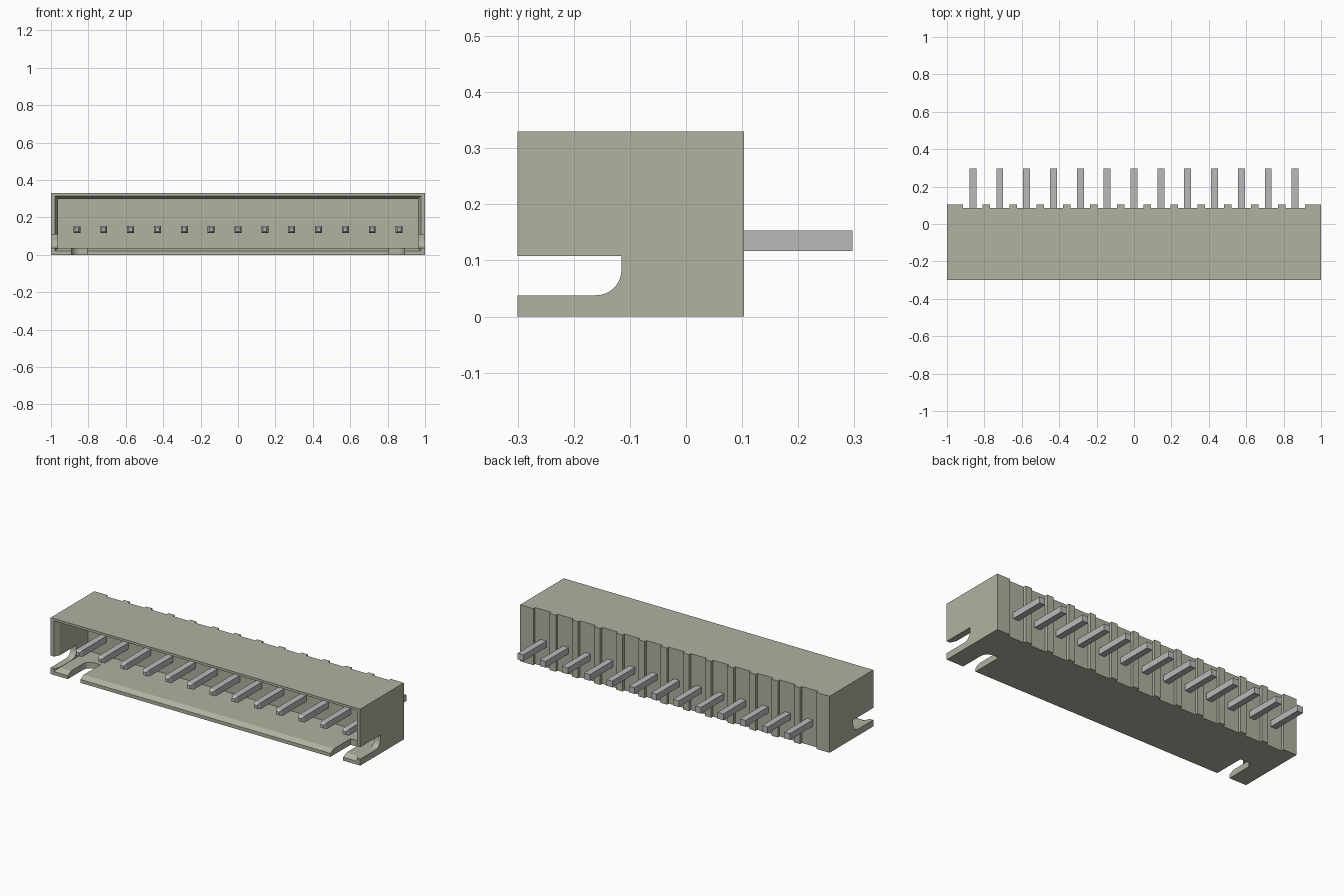
import bpy, bmesh, math

cube = bpy.data.objects.get("Cube")
if cube:
    bpy.data.objects.remove(cube, do_unlink=True)


def material(name, colour):
    mat = bpy.data.materials.new(name)
    mat.use_nodes = True
    mat.diffuse_color = (*colour, 1)
    mat.node_tree.nodes["Principled BSDF"].inputs["Base Color"].default_value = (*colour, 1)
    return mat


ivory = material("ivory_plastic", (0.44, 0.445, 0.355))
metal = material("tin_metal", (0.49, 0.49, 0.495))


def loft(name, rings, mat):
    """Closed solid through matching rings of points."""
    bm = bmesh.new()
    loops = [[bm.verts.new(p) for p in ring] for ring in rings]
    for a, b in zip(loops, loops[1:]):
        for i in range(len(a)):
            j = (i + 1) % len(a)
            bm.faces.new((a[i], a[j], b[j], b[i]))
    bm.faces.new(loops[0])
    bm.faces.new(loops[-1])
    bmesh.ops.recalc_face_normals(bm, faces=bm.faces)
    mesh = bpy.data.meshes.new(name)
    bm.to_mesh(mesh)
    bm.free()
    obj = bpy.data.objects.new(name, mesh)
    bpy.context.collection.objects.link(obj)
    mesh.materials.append(mat)
    return obj


def rect(x, y, z0, z1, cx=0):
    """Rectangle facing the front, half width x, at depth y."""
    return [(cx - x, y, z0), (cx + x, y, z0), (cx + x, y, z1), (cx - x, y, z1)]


def cut(target, cutter):
    cutter.hide_render = True
    mod = target.modifiers.new("cut", "BOOLEAN")
    mod.operation = "DIFFERENCE"
    mod.solver = "EXACT"
    mod.object = cutter
    bpy.context.view_layer.objects.active = target
    bpy.ops.object.modifier_apply(modifier=mod.name)
    bpy.data.objects.remove(cutter, do_unlink=True)


def arc(cx, cy, r, start, end, steps=8):
    angles = [math.radians(start + (end - start) * i / steps) for i in range(steps + 1)]
    return [(cx + r * math.cos(a), cy + r * math.sin(a)) for a in angles]


PINS, PITCH = 13, 0.1435
HEIGHT, FRONT, BACK, RECESS = 0.33, -0.3, 0.103, 0.086
FLOOR, SLOT_END = 0.036, -0.115
pin_x = [(i - (PINS - 1) / 2) * PITCH for i in range(PINS)]

# Housing outline with ribs between the pins along the back
outline = [(1, FRONT), (1, BACK)]
for x in reversed(pin_x):
    right = 0.914 if x == pin_x[-1] else x + PITCH / 2 - 0.02
    left = -0.914 if x == pin_x[0] else x - PITCH / 2 + 0.02
    outline += [(right, BACK), (right, RECESS), (left, RECESS), (left, BACK)]
outline += [(-1, BACK), (-1, FRONT)]
housing = loft("housing", [[(x, y, z) for x, y in outline] for z in (0, HEIGHT)], ivory)

# Front cavity with a chamfered mouth
cut(housing, loft("cavity_cutter", [
    rect(0.995, -0.33, FLOOR - 0.032, 0.332),
    rect(0.963, -0.27, FLOOR, 0.3),
    rect(0.963, -0.01, FLOOR, 0.3)], ivory))

# Side slots with a rounded lower corner
r = 0.045
side = [(-0.4, 0.038)] + arc(SLOT_END - r, 0.038 + r, r, -90, 0) + [(SLOT_END, 0.108), (-0.4, 0.108)]
cut(housing, loft("side_slot_cutter", [[(x, y, z) for y, z in side] for x in (-1.1, 1.1)], ivory))

# Floor slots near both ends, rounded at the outer corner
slot = [(0.808, -0.4), (0.89, -0.4)] + arc(0.89 - r, SLOT_END - r, r, 0, 90) + [(0.808, SLOT_END)]
for s in (-1, 1):
    cut(housing, loft("floor_slot_cutter", [[(s * x, y, z) for x, y in slot] for z in (-0.1, 0.06)], ivory))

# Square pins with tapered front tips
for i, x in enumerate(pin_x):
    h, z = 0.0184, 0.135
    loft(f"pin_{i + 1}", [
        rect(0.0095, -0.25, z - 0.0095, z + 0.0095, x),
        rect(h, -0.232, z - h, z + h, x),
        rect(h, 0.297, z - h, z + h, x)], metal)

# Smooth only the slot curves
bpy.ops.object.select_all(action="DESELECT")
housing.select_set(True)
bpy.context.view_layer.objects.active = housing
bpy.ops.object.shade_smooth_by_angle(angle=math.radians(20))
